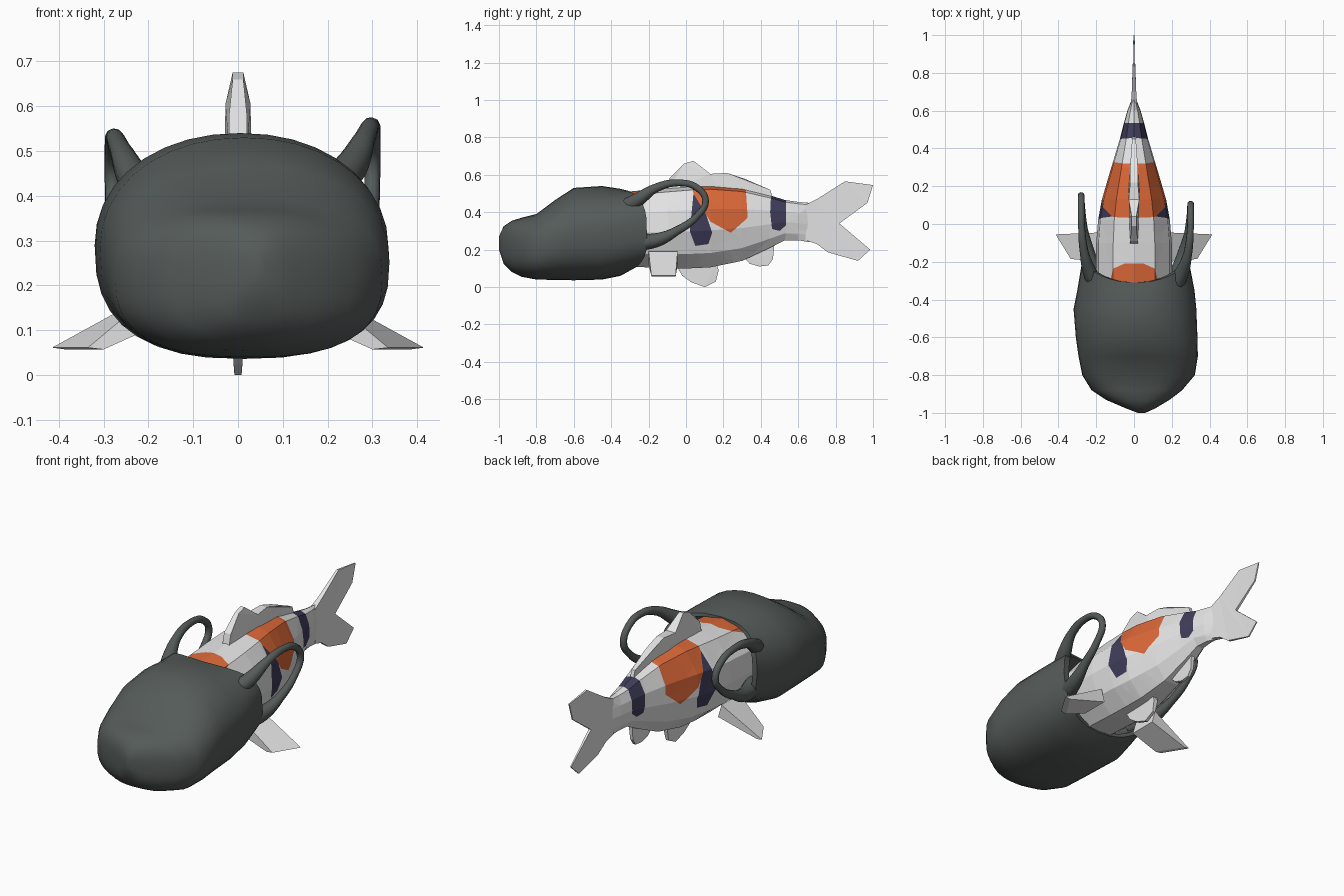
import bpy, bmesh, math
from mathutils import Vector

if "Cube" in bpy.data.objects:
    bpy.data.objects.remove(bpy.data.objects["Cube"], do_unlink=True)


def make_material(name, red, green, blue):
    mat = bpy.data.materials.new(name)
    mat.use_nodes = True
    colour = (red, green, blue, 1)
    mat.diffuse_color = colour
    mat.node_tree.nodes["Principled BSDF"].inputs["Base Color"].default_value = colour
    return mat


white = make_material("fish white", .78, .78, .79)
orange = make_material("patch orange", .72, .14, .04)
navy = make_material("patch navy", .05, .045, .1)
charcoal = make_material("sack charcoal", .09, .105, .1)


def finish(bm, name, materials):
    bmesh.ops.recalc_face_normals(bm, faces=bm.faces[:])
    mesh = bpy.data.meshes.new(name)
    bm.to_mesh(mesh)
    bm.free()
    for mat in materials:
        mesh.materials.append(mat)
    obj = bpy.data.objects.new(name, mesh)
    bpy.context.collection.objects.link(obj)
    return obj


def smooth(obj, degrees):
    bpy.ops.object.select_all(action="DESELECT")
    obj.select_set(True)
    bpy.context.view_layer.objects.active = obj
    bpy.ops.object.shade_smooth_by_angle(angle=math.radians(degrees))


def loft(rings, cap_end=True):
    """Skin a list of point rings, closing the first and optionally the last."""
    bm = bmesh.new()
    loops = [[bm.verts.new(point) for point in ring] for ring in rings]
    for first, second in zip(loops, loops[1:]):
        count = len(first)
        for i in range(count):
            j = (i + 1) % count
            bm.faces.new((first[i], first[j], second[j], second[i]))
    bm.faces.new(loops[0])
    if cap_end:
        bm.faces.new(loops[-1])
    return bm


def plate(name, outline):
    """Fin in the middle plane; outline points are y, z, half thickness."""
    bm = bmesh.new()
    sides = [[bm.verts.new((0, y, z)) for y, z, half in outline] for sign in (-1, 1)]
    flats = [bm.faces.new(side) for side in sides]
    bmesh.ops.triangulate(bm, faces=flats)
    for sign, side in zip((-1, 1), sides):
        for vert, (y, z, half) in zip(side, outline):
            vert.co.x = sign * half
    for i in range(len(outline)):
        j = (i + 1) % len(outline)
        bm.faces.new((sides[0][i], sides[0][j], sides[1][j], sides[1][i]))
    return finish(bm, name, [white])


# Fish body: faceted cross-section lofted along y
half_section = [(.55, .9), (.94, .42), (1, -.1), (.8, -.65), (.35, -1)]
section = ([(0, 1)] + half_section
           + [(-x, z) for x, z in reversed(half_section)])
body_stations = [  # y, half width, bottom, top
    (-.75, .06, .2, .34), (-.55, .15, .14, .44), (-.31, .2, .11, .51),
    (-.1, .2, .1, .53), (.02, .19, .1, .54), (.13, .17, .105, .545),
    (.3, .12, .14, .53), (.45, .075, .21, .49), (.53, .055, .25, .465),
    (.6, .035, .25, .455), (.66, .012, .24, .45)]
body = loft([[(x * wide, y, (low + high) / 2 + z * (high - low) / 2)
              for x, z in section] for y, wide, low, high in body_stations])

# Colour patches: convex outlines in y, z cut across the body
patches = [
    (2, [(.04, .5), (.02, .3), (.05, .22), (.12, .23), (.14, .29), (.11, .38), (.06, .49)]),
    (2, [(.46, .6), (.45, .4), (.46, .31), (.5, .3), (.535, .33), (.535, .6)]),
    (1, [(.02, .6), (.04, .5), (.13, .35), (.24, .29), (.33, .37), (.315, .6)]),
    (1, [(-.5, .6), (-.5, .44), (-.3, .47), (-.24, .495), (-.208, .511), (-.208, .6)])]


def patch_planes(outline):
    for (y, z), (next_y, next_z) in zip(outline, outline[1:] + outline[:1]):
        yield Vector((0, y, z)), Vector((0, next_z - z, y - next_y))


for index, outline in patches:
    for point, normal in patch_planes(outline):
        bmesh.ops.bisect_plane(body, geom=body.verts[:] + body.edges[:] + body.faces[:],
                               plane_co=point, plane_no=normal, dist=.00001)
for index, outline in patches:
    planes = list(patch_planes(outline))
    for face in body.faces:
        centre = face.calc_center_median()
        inside = [(centre - point).dot(normal) for point, normal in planes]
        if max(inside) < 0 or min(inside) > 0:
            face.material_index = index
finish(body, "fish_body", [white, orange, navy])

# Fins in the middle plane
plate("dorsal_fin", [
    (-.11, .5, .02), (-.09, .58, .02), (-.01, .66, .012), (.04, .675, .012),
    (.13, .605, .028), (.22, .61, .02), (.31, .58, .02), (.45, .52, .01),
    (.47, .46, .01), (.2, .49, .03)])
plate("tail_fin", [
    (.64, .44, .016), (.7, .47, .012), (.85, .565, .006), (1, .545, .003),
    (.97, .45, .004), (.82, .34, .007), (.985, .2, .003), (.92, .14, .004),
    (.76, .185, .008), (.7, .23, .012), (.64, .25, .016)])
plate("belly_fin", [
    (-.06, .13, .015), (-.02, .06, .012), (.03, .025, .01), (.1, 0, .008),
    (.16, .03, .008), (.175, .09, .012), (.16, .13, .015)])
plate("anal_fin", [
    (.29, .18, .014), (.34, .125, .01), (.39, .11, .008), (.44, .115, .008),
    (.465, .15, .008), (.475, .25, .012)])

# Pectoral fins: slanted blades mirrored across the body
for side, sign in (("left", 1), ("right", -1)):
    root = [(.16, -.2, .12), (.18, -.2, .19), (.18, -.045, .19), (.16, -.045, .12)]
    tip = [(.3, -.185, .057), (.335, -.185, .061), (.415, -.055, .061), (.385, -.055, .057)]
    blade = loft([[(sign * x, y, z) for x, y, z in ring] for ring in (root, tip)])
    finish(blade, side + "_pectoral_fin", [white])

# Soft sack over the head: rounded rings, scooped rim and an inner lip
STEPS = 36


def sack_ring(centre, wide, low, high, roof_power, depth):
    ring = []
    for i in range(STEPS):
        angle = math.tau * i / STEPS
        c, s = math.cos(angle), math.sin(angle)
        power = 2 / (roof_power if s > 0 else 2.6)
        x = math.copysign(abs(c) ** power, c)
        z = math.copysign(abs(s) ** power, s)
        ring.append((centre + wide * x, depth(c, s),
                     (low + high) / 2 + z * (high - low) / 2))
    return ring


sack_stations = [  # y, centre x, half width, bottom, top, roof roundness
    (-1, .04, .02, .2, .27, 2.2), (-.975, .035, .08, .125, .325, 2.4),
    (-.93, .02, .17, .08, .355, 2.6), (-.88, .015, .24, .055, .37, 2.6),
    (-.8, .024, .298, .04, .39, 2.6), (-.7, .022, .316, .038, .465, 2.3),
    (-.6, .014, .322, .036, .53, 2.1), (-.45, .005, .325, .04, .54, 2.1),
    (-.35, .01, .31, .06, .525, 2.4)]
rings = [sack_ring(centre, wide, low, high, roof, lambda c, s, y=y: y)
         for y, centre, wide, low, high, roof in sack_stations]


def rim_depth(c, s):
    return -.31 + .1 * abs(c) ** 1.5 + (.03 if s < 0 else 0) * abs(s)


rings.append(sack_ring(.008, .285, .1, .515, 3, rim_depth))
rings.append(sack_ring(.005, .255, .115, .5, 3, rim_depth))
rings.append(sack_ring(.005, .2, .13, .47, 3, lambda c, s: rim_depth(c, s) - .12))
sack = finish(loft(rings, cap_end=False), "head_sack", [charcoal])
smooth(sack, 50)

# Ear loops: open tubes sunk into the sack wall, widening towards it
loop_path = [  # x, y, z, radius factor
    (.2, -.36, .41, 2.4), (.252, -.26, .465, 2.1), (.284, -.16, .53, 1.3),
    (.298, -.04, .557, 1), (.3, .06, .53, 1), (.3, .105, .46, 1),
    (.298, .06, .38, 1), (.288, -.05, .3, 1.3), (.265, -.16, .25, 2.1),
    (.23, -.28, .24, 2.8)]
for side, sign, lift, stretch in (("left", 1, 0, 0), ("right", -1, -.025, .045)):
    curve = bpy.data.curves.new(side + "_ear_loop", "CURVE")
    curve.dimensions = "3D"
    curve.bevel_depth = .018
    curve.bevel_resolution = 3
    curve.resolution_u = 5
    spline = curve.splines.new("BEZIER")
    spline.bezier_points.add(len(loop_path) - 1)
    for knot, (x, y, z, factor) in zip(spline.bezier_points, loop_path):
        reach = max(0, (y + .25) / .35)
        knot.co = (sign * (x - stretch * .45), y + stretch * reach, z + lift)
        knot.radius = factor
        knot.handle_left_type = knot.handle_right_type = "AUTO"
    curve.materials.append(charcoal)
    loop = bpy.data.objects.new(side + "_ear_loop", curve)
    bpy.context.collection.objects.link(loop)
    bpy.ops.object.select_all(action="DESELECT")
    loop.select_set(True)
    bpy.context.view_layer.objects.active = loop
    bpy.ops.object.convert(target="MESH")
    smooth(bpy.context.view_layer.objects.active, 50)
